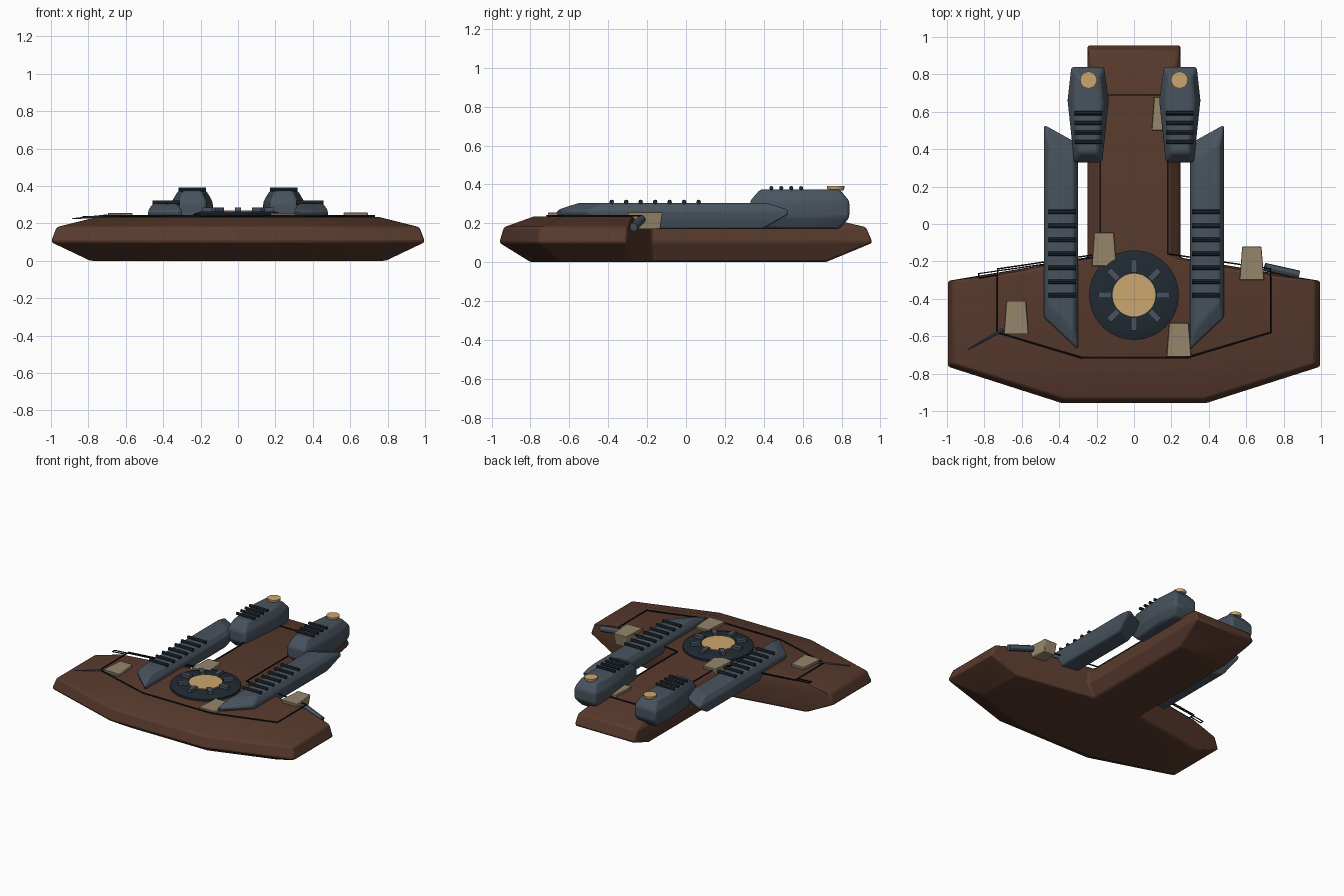
import bpy, bmesh, math
from mathutils import Vector

if "Cube" in bpy.data.objects:
    bpy.data.objects.remove(bpy.data.objects["Cube"])


def material(name, rgb):
    m = bpy.data.materials.new(name)
    m.diffuse_color = (*rgb, 1)
    m.use_nodes = True
    m.node_tree.nodes["Principled BSDF"].inputs["Base Color"].default_value = m.diffuse_color
    return m


BROWN = material("hull_brown", (0.098, 0.042, 0.026))
GREY = material("slate_grey", (0.065, 0.087, 0.112))
DARK = material("dark_slate", (0.015, 0.023, 0.032))
BLACK = material("trim_black", (0.006, 0.007, 0.009))
GOLD = material("gold_tan", (0.60, 0.39, 0.156))
BEIGE = material("crate_beige", (0.30, 0.24, 0.15))


def finish(name, bm, mat, bevel=0.0):
    bmesh.ops.recalc_face_normals(bm, faces=bm.faces)
    me = bpy.data.meshes.new(name)
    bm.to_mesh(me)
    bm.free()
    me.materials.append(mat)
    ob = bpy.data.objects.new(name, me)
    bpy.context.collection.objects.link(ob)
    if bevel:
        mod = ob.modifiers.new("bevel", 'BEVEL')
        mod.width = bevel
        mod.segments = 2
        mod.limit_method = 'ANGLE'
        mod.angle_limit = math.radians(20)
    return ob


def layered(name, outline, layers, centre, mat, bevel=0.0):
    """Stack scaled copies of a plan outline; layers are (z, x scale, y scale)."""
    bm = bmesh.new()
    cx, cy = centre
    rings = [[bm.verts.new((cx + (x - cx) * sx, cy + (y - cy) * sy, z)) for x, y in outline]
             for z, sx, sy in layers]
    n = len(outline)
    for a, b in zip(rings, rings[1:]):
        for i in range(n):
            j = (i + 1) % n
            bm.faces.new((a[i], a[j], b[j], b[i]))
    bm.faces.new(rings[0][::-1])
    bm.faces.new(rings[-1])
    return finish(name, bm, mat, bevel)


def box(name, lo, hi, mat):
    (x0, y0, z0), (x1, y1, z1) = lo, hi
    plan = [(x0, y0), (x1, y0), (x1, y1), (x0, y1)]
    return layered(name, plan, [(z0, 1, 1), (z1, 1, 1)], (0, 0), mat)


def rod(name, a, b, r1, r2, mat, sides=12):
    a, b = Vector(a), Vector(b)
    d = b - a
    bm = bmesh.new()
    bmesh.ops.create_cone(bm, cap_ends=True, segments=sides, radius1=r1, radius2=r2, depth=d.length)
    bm.transform(d.to_track_quat('Z', 'Y').to_matrix().to_4x4())
    bmesh.ops.translate(bm, verts=bm.verts, vec=(a + b) / 2)
    return finish(name, bm, mat)


def wire(name, pts, mat, closed, r=0.005):
    cu = bpy.data.curves.new(name, 'CURVE')
    cu.dimensions = '3D'
    cu.bevel_depth = r
    cu.bevel_resolution = 1
    sp = cu.splines.new('POLY')
    sp.points.add(len(pts) - 1)
    for p, co in zip(sp.points, pts):
        p.co = (*co, 1)
    sp.use_cyclic_u = closed
    cu.materials.append(mat)
    ob = bpy.data.objects.new(name, cu)
    bpy.context.collection.objects.link(ob)


def circle(cx, cy, r, n):
    return [(cx + r * math.cos(2 * math.pi * i / n), cy + r * math.sin(2 * math.pi * i / n))
            for i in range(n)]


# T-shaped hull
half = [(0.39, -0.96), (1.0, -0.765), (1.0, -0.305), (0.25, -0.18), (0.25, 0.96)]
tee = half + [(-x, y) for x, y in reversed(half)]
layered("hull", tee, [(0, 0.79, 0.79), (0.1, 1, 1), (0.18, 0.97, 0.97), (0.235, 0.75, 0.77)],
        (0, -0.19), BROWN, 0.012)

# Deck trim following the hull outline
trim = [(0.28, -0.715), (0.73, -0.58), (0.73, -0.24), (0.182, -0.16), (0.182, 0.69)]
trim += [(-x, y) for x, y in reversed(trim)]
wire("deck_trim", [(x, y, 0.239) for x, y in trim], BLACK, True)
wire("rear_rail", [(-0.73, -0.272, 0.237), (-0.83, -0.29, 0.237), (-0.83, -0.265, 0.237),
                   (-0.2, -0.175, 0.237)], BLACK, False, 0.004)

# Central round turret
TY = -0.38
layered("turret_ring", circle(0, TY, 0.24, 32),
        [(0.22, 1, 1), (0.25, 1, 1), (0.264, 0.82, 0.82), (0.264, 0.5, 0.5)], (0, TY), DARK)
layered("turret_cap", circle(0, TY, 0.115, 32), [(0.25, 1, 1), (0.27, 1, 1)], (0, TY), GOLD)
for i in range(8):
    lug = box("turret_lug", (0.12, -0.016, 0.255), (0.19, 0.016, 0.285), GREY)
    lug.location = (0, TY, 0)
    lug.rotation_euler.z = i * math.pi / 4

for s in (-1, 1):
    # Long side arms with cross slats
    arm = [(s * 0.30, -0.67), (s * 0.48, -0.50), (s * 0.48, 0.53), (s * 0.30, 0.43)]
    layered("side_arm", arm, [(0.17, 0.72, 0.78), (0.245, 1, 1), (0.27, 1, 1), (0.305, 0.72, 0.82)],
            (s * 0.39, -0.07), GREY, 0.01)
    for i in range(7):
        y = 0.065 - i * 0.0745
        rod("arm_slat", (s * 0.31, y, 0.31), (s * 0.457, y, 0.31), 0.012, 0.012, DARK, 8)

    # Tail pods with slats and a round lamp
    pod = [(s * x, y) for x, y in [(0.16, 0.84), (0.135, 0.66), (0.17, 0.33),
                                   (0.32, 0.33), (0.355, 0.66), (0.335, 0.84)]]
    layered("tail_pod", pod, [(0.17, 0.68, 0.8), (0.23, 1, 1), (0.315, 1, 1), (0.375, 0.68, 0.8)],
            (s * 0.245, 0.59), GREY, 0.014)
    for i in range(4):
        y = 0.592 - i * 0.051
        rod("pod_slat", (s * 0.17, y, 0.381), (s * 0.318, y, 0.381), 0.011, 0.011, DARK, 8)
    layered("pod_lamp", circle(s * 0.243, 0.77, 0.045, 20), [(0.37, 0.9, 0.9), (0.382, 1, 1), (0.391, 1, 1)],
            (s * 0.243, 0.77), GOLD)

# Tapered crates, wider toward the front
for cx, y0, zt in [(0.63, -0.30, 0.257), (-0.63, -0.59, 0.255), (-0.16, -0.225, 0.257),
                   (0.24, -0.71, 0.255), (0.16, 0.50, 0.255)]:
    plan = [(cx - 0.066, y0), (cx + 0.066, y0), (cx + 0.052, y0 + 0.18), (cx - 0.052, y0 + 0.18)]
    layered("crate", plan, [(0.17, 0.85, 0.85), (zt, 1, 1)], (cx, y0 + 0.09), BEIGE, 0.004)

# Side gun barrel and thin antenna
rod("gun_barrel", (0.70, -0.23, 0.22), (0.88, -0.27, 0.18), 0.022, 0.022, GREY)
rod("antenna", (-0.70, -0.565, 0.24), (-0.885, -0.67, 0.225), 0.008, 0.003, GREY, 8)

# Smooth gentle curves, keep hard edges
for ob in bpy.context.scene.objects:
    ob.select_set(ob.type == 'MESH')
    if ob.type == 'MESH':
        bpy.context.view_layer.objects.active = ob
bpy.ops.object.shade_smooth_by_angle(angle=math.radians(30))
